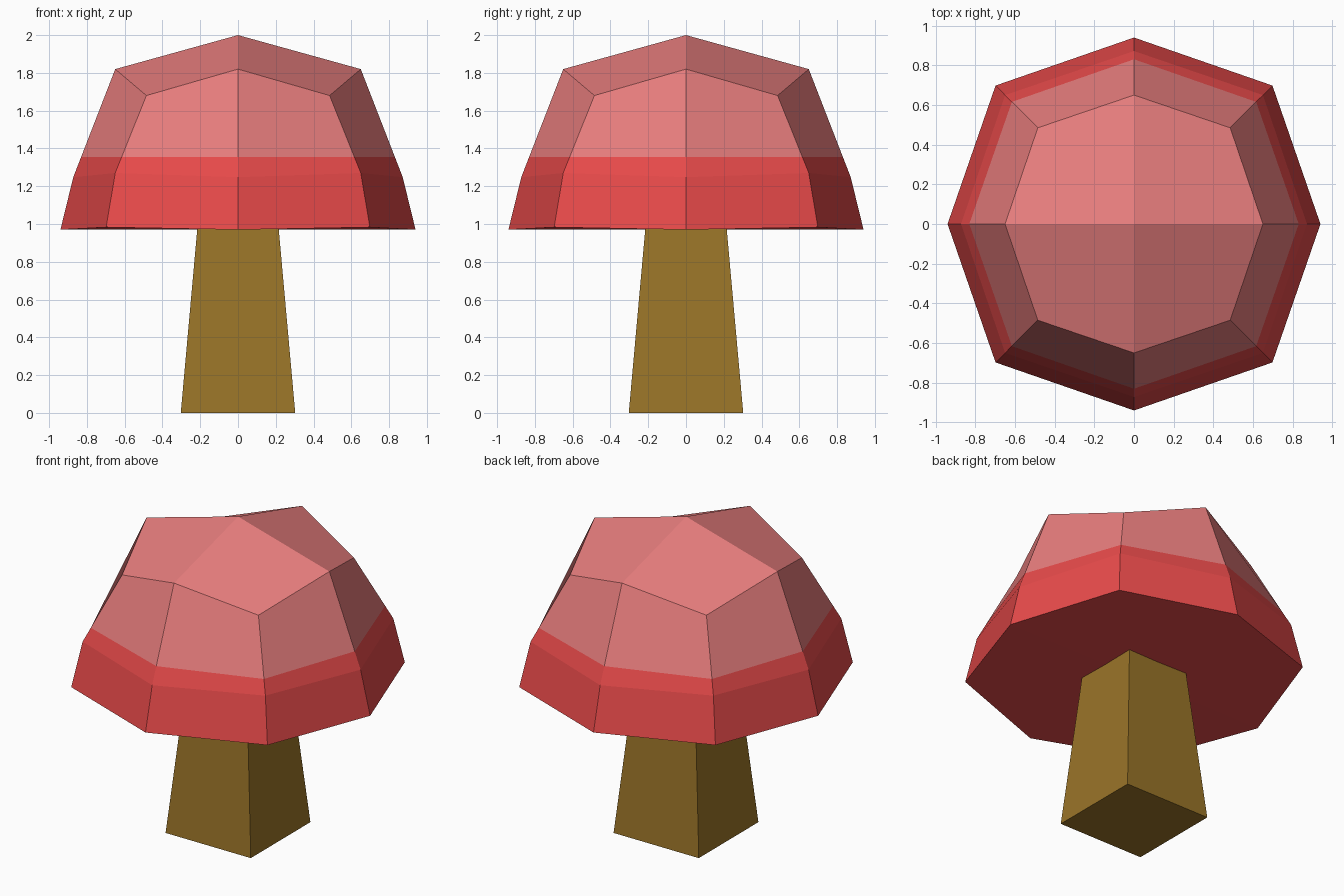
import bpy, bmesh

if "Cube" in bpy.data.objects:
    bpy.data.objects.remove(bpy.data.objects["Cube"])


def material(name, rgb):
    m = bpy.data.materials.new(name)
    lin = [(c / 255 / 12.92) if c / 255 <= 0.04045 else ((c / 255 + 0.055) / 1.055) ** 2.4 for c in rgb]
    m.diffuse_color = (*lin, 1)
    m.use_nodes = True
    m.node_tree.nodes["Principled BSDF"].inputs["Base Color"].default_value = m.diffuse_color
    return m


def finish(bm, name, mats):
    bmesh.ops.recalc_face_normals(bm, faces=bm.faces)
    me = bpy.data.meshes.new(name)
    bm.to_mesh(me)
    bm.free()
    for m in mats:
        me.materials.append(m)
    ob = bpy.data.objects.new(name, me)
    bpy.context.collection.objects.link(ob)
    return ob


pink = material("soft_pink", (238, 129, 129))
red = material("warm_red", (234, 75, 75))
brown = material("stem_brown", (154, 116, 40))

# Mushroom cap: eight-sided rings (side radius, side z, corner offset, corner z)
RINGS = [(0.65, 1.82, 0.485, 1.68), (0.872, 1.248, 0.65, 1.27), (0.94, 0.97, 0.698, 0.983)]
DIRS = [(1, 0), (1, 1), (0, 1), (-1, 1), (-1, 0), (-1, -1), (0, -1), (1, -1)]
bm = bmesh.new()
loops = []
for r, z, c, cz in RINGS:
    loops.append([bm.verts.new((x * c, y * c, cz) if x and y else (x * r, y * r, z)) for x, y in DIRS])
for a, b in zip(loops, loops[1:]):
    for i in range(8):
        j = (i + 1) % 8
        bm.faces.new((a[i], a[j], b[j], b[i]))
# Four quads on the crown and four under the cap
for ring, z in ((loops[0], 2.0), (loops[-1], 0.972)):
    mid = bm.verts.new((0, 0, z))
    for i in range(0, 8, 2):
        bm.faces.new((mid, ring[i], ring[i + 1], ring[(i + 2) % 8]))
# Colour line around the cap
bmesh.ops.bisect_plane(bm, geom=bm.verts[:] + bm.edges[:] + bm.faces[:],
                       plane_co=(0, 0, 1.355), plane_no=(0, 0, 1))
for f in bm.faces:
    f.material_index = 0 if f.calc_center_median().z > 1.355 else 1
finish(bm, "mushroom_cap", [pink, red])

# Tapered square stem
bm = bmesh.new()
bmesh.ops.create_cube(bm, size=2)
for v in bm.verts:
    top = v.co.z > 0
    s = 0.215 if top else 0.303
    v.co = (v.co.x * s, v.co.y * s, 0.98 if top else 0)
finish(bm, "stem", [brown])
